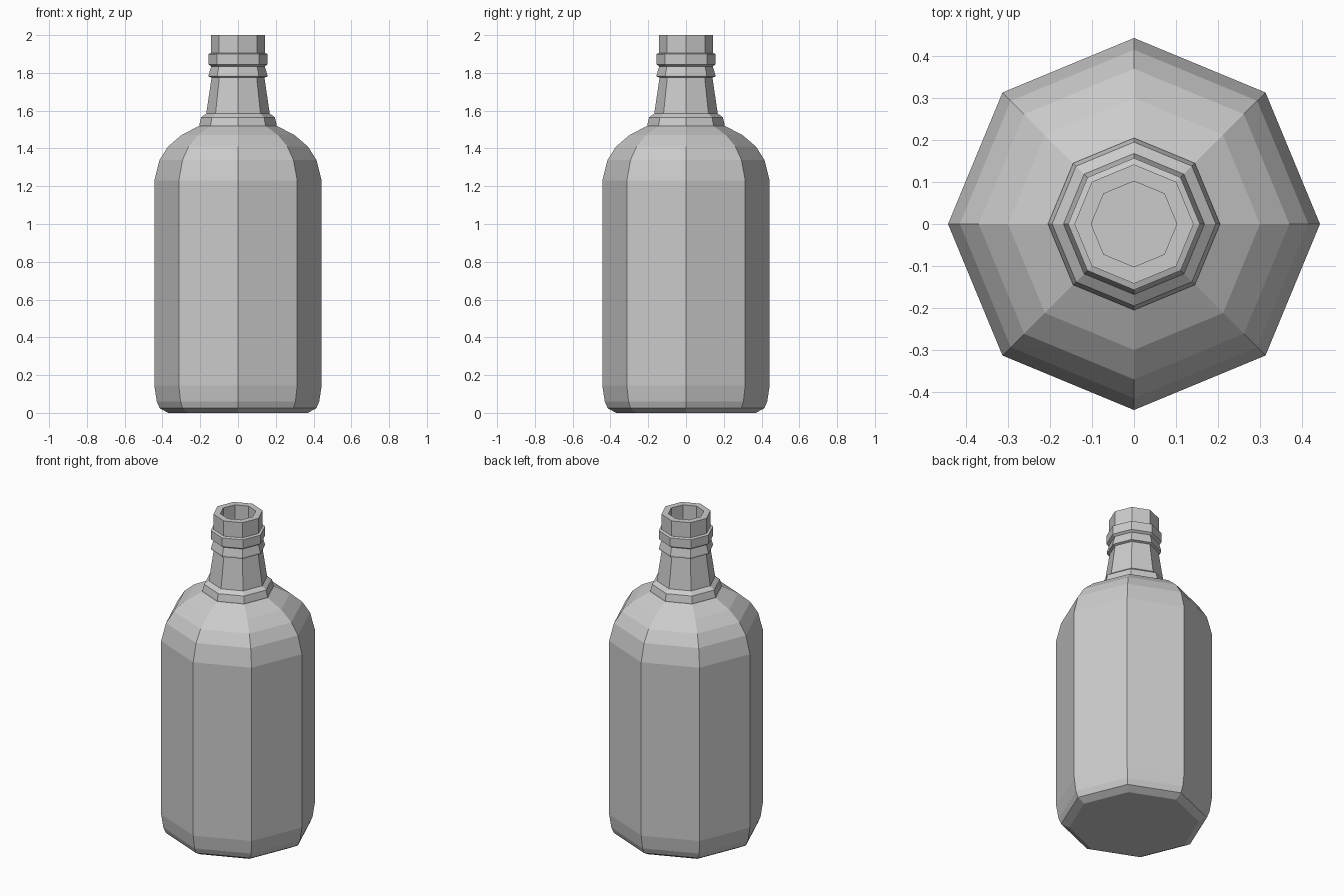
import bpy
import bmesh
from math import cos, sin, tau

SIDES = 8

cube = bpy.data.objects.get("Cube")
if cube:
    bpy.data.objects.remove(cube, do_unlink=True)


def make_material(name, color):
    mat = bpy.data.materials.new(name)
    mat.use_nodes = True
    mat.diffuse_color = color
    mat.node_tree.nodes["Principled BSDF"].inputs["Base Color"].default_value = color
    return mat


def lathe(name, profile, mat):
    """Spin a (radius, height) profile into a flat-faced, capped solid."""
    bm = bmesh.new()
    rings = [[bm.verts.new((r * cos(tau * i / SIDES), r * sin(tau * i / SIDES), z))
              for i in range(SIDES)] for r, z in profile]
    for low, high in zip(rings, rings[1:]):
        for i in range(SIDES):
            j = (i + 1) % SIDES
            bm.faces.new((low[i], low[j], high[j], high[i]))
    bm.faces.new(rings[0][::-1])
    bm.faces.new(rings[-1])
    mesh = bpy.data.meshes.new(name)
    bm.to_mesh(mesh)
    bm.free()
    mesh.materials.append(mat)
    obj = bpy.data.objects.new(name, mesh)
    bpy.context.collection.objects.link(obj)
    return obj


# Profile sections, from the base up and then down inside the mouth
base = [(0.37, 0), (0.415, 0.025), (0.43, 0.06), (0.443, 0.145)]
shoulder = [(0.443, 1.23), (0.415, 1.34), (0.37, 1.41), (0.30, 1.47), (0.205, 1.52)]
collar = [(0.205, 1.525), (0.195, 1.565), (0.168, 1.585)]
neck = [(0.14, 1.775)]
lower_ring = [(0.155, 1.78), (0.155, 1.79), (0.142, 1.835)]
upper_ring = [(0.157, 1.845), (0.157, 1.9), (0.142, 1.905)]
mouth = [(0.142, 2.0), (0.102, 2.0), (0.102, 1.6)]

gray = make_material("plain gray", (0.6, 0.6, 0.6, 1))
lathe("bottle", base + shoulder + collar + neck + lower_ring + upper_ring + mouth, gray)
